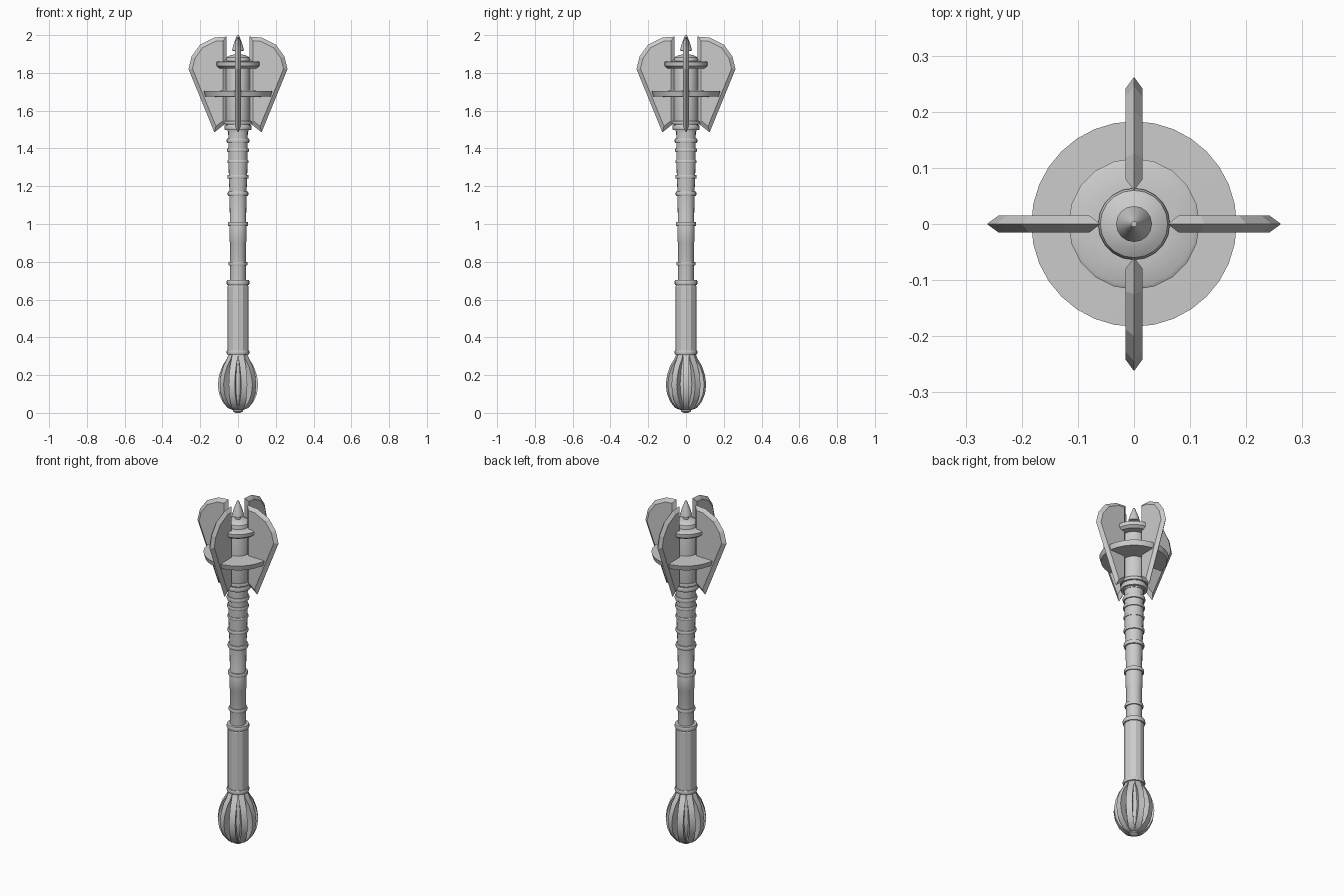
import bpy, bmesh, math
from mathutils import Vector, Matrix

cube = bpy.data.objects.get("Cube")
if cube:
    bpy.data.objects.remove(cube, do_unlink=True)

steel = bpy.data.materials.new("grey steel")
steel.use_nodes = True
steel.diffuse_color = (0.6, 0.6, 0.6, 1)
steel.node_tree.nodes["Principled BSDF"].inputs["Base Color"].default_value = (0.6, 0.6, 0.6, 1)


def finish(name, bm, smooth=True):
    bmesh.ops.recalc_face_normals(bm, faces=bm.faces)
    mesh = bpy.data.meshes.new(name)
    bm.to_mesh(mesh)
    bm.free()
    mesh.materials.append(steel)
    ob = bpy.data.objects.new(name, mesh)
    bpy.context.collection.objects.link(ob)
    if smooth:
        bpy.ops.object.select_all(action="DESELECT")
        ob.select_set(True)
        bpy.context.view_layer.objects.active = ob
        bpy.ops.object.shade_smooth_by_angle(angle=math.radians(30))
    return ob


def lathe(name, profile, sides=20, smooth=True):
    """Turn (radius, z) points around the z axis and close both ends."""
    bm = bmesh.new()
    rings = []
    for r, z in profile:
        rings.append([bm.verts.new((r * math.cos(a), r * math.sin(a), z))
                      for a in (math.tau * i / sides for i in range(sides))])
    for lo, hi in zip(rings, rings[1:]):
        for i in range(sides):
            j = (i + 1) % sides
            bm.faces.new((lo[i], lo[j], hi[j], hi[i]))
    bm.faces.new(rings[0])
    bm.faces.new(rings[-1])
    return finish(name, bm, smooth)


def band(name, z, r, h, sides=20):
    """Rounded ring around the shaft."""
    return lathe(name, [(r * 0.8, z - h / 2), (r * 0.96, z - h / 2), (r, z - h / 4),
                        (r, z + h / 4), (r * 0.96, z + h / 2), (r * 0.8, z + h / 2)], sides)


def inset(points, d):
    """Move a counter-clockwise outline inwards by d with mitred corners."""
    out = []
    for i, p in enumerate(points):
        a = (p - points[i - 1]).normalized()
        b = (points[(i + 1) % len(points)] - p).normalized()
        na, nb = Vector((-a.y, a.x)), Vector((-b.y, b.x))
        out.append(p + (na + nb) * d / (1 + na.dot(nb)))
    return out


def bevelled_plate(name, outline, thick, edge, angle):
    """Radial plate, flat on both sides and sharpened all round."""
    pts = [Vector(p) for p in outline]
    core = inset(pts, edge)
    bm = bmesh.new()
    rim = [bm.verts.new((p.x, 0, p.y)) for p in pts]
    for side in (-1, 1):
        face = [bm.verts.new((p.x, side * thick / 2, p.y)) for p in core]
        bm.faces.new(face)
        for i in range(len(pts)):
            j = (i + 1) % len(pts)
            bm.faces.new((rim[i], rim[j], face[j], face[i]))
    bm.transform(Matrix.Rotation(angle, 4, "Z"))
    return finish(name, bm, False)


# Pommel: core, ten radial ribs and an end cap
lathe("pommel_core", [(0.02, 0.015), (0.045, 0.05), (0.062, 0.1), (0.068, 0.15),
                      (0.06, 0.22), (0.045, 0.31)])
lathe("pommel_cap", [(0.012, 0), (0.026, 0.008), (0.026, 0.02), (0.015, 0.028)], 12)
rib_edge = [(0.025, 0.014), (0.055, 0.026), (0.083, 0.06), (0.1, 0.1), (0.107, 0.15),
            (0.1, 0.2), (0.082, 0.25), (0.06, 0.285), (0.047, 0.315)]
for k in range(10):
    bm = bmesh.new()
    sides = []
    for s in (-1, 1):
        outer = [bm.verts.new((r, s * min(0.017, 0.3 * r), z)) for r, z in rib_edge]
        inner = [bm.verts.new((r * 0.3, s * 0.004, z)) for r, z in rib_edge]
        sides.append((outer, inner))
    (oa, ia), (ob_, ib) = sides
    for i in range(len(rib_edge) - 1):
        for p, q in ((oa, ia), (ob_, ib), (oa, ob_), (ia, ib)):
            bm.faces.new((p[i], p[i + 1], q[i + 1], q[i]))
    for e in (0, -1):
        bm.faces.new((oa[e], ob_[e], ib[e], ia[e]))
    bm.transform(Matrix.Rotation(math.tau * k / 10, 4, "Z"))
    finish(f"pommel_rib_{k + 1}", bm)

# Grip and tapering shaft
lathe("grip", [(0.05, 0.3), (0.055, 0.33), (0.055, 0.67), (0.048, 0.69)], 12, False)
lathe("shaft", [(0.042, 0.67), (0.042, 0.9), (0.046, 0.91), (0.046, 1.0), (0.043, 1.01),
                (0.045, 1.16), (0.05, 1.3), (0.052, 1.51)])
bands = [(0.32, 0.06, 0.022), (0.69, 0.06, 0.025), (0.79, 0.05, 0.02), (1.0, 0.054, 0.02),
         (1.16, 0.055, 0.022), (1.25, 0.056, 0.02), (1.33, 0.056, 0.016),
         (1.39, 0.058, 0.018), (1.44, 0.06, 0.024)]
for n, (z, r, h) in enumerate(bands):
    band(f"shaft_band_{n + 1}", z, r, h)

# Head: collar, column, two discs and top spike
band("head_collar_lower", 1.51, 0.072, 0.026)
band("head_collar_upper", 1.537, 0.075, 0.018)
lathe("head_column", [(0.055, 1.49), (0.064, 1.53), (0.064, 1.87), (0.06, 1.882),
                      (0.042, 1.893), (0.016, 1.898)])
lathe("large_disc", [(0.06, 1.672), (0.175, 1.675), (0.183, 1.704), (0.06, 1.706)], 32)
lathe("small_disc", [(0.06, 1.822), (0.1, 1.824), (0.115, 1.836), (0.117, 1.857),
                     (0.11, 1.861), (0.06, 1.862)])
lathe("top_spike", [(0.016, 1.89), (0.016, 1.916), (0.032, 1.918), (0.024, 1.95),
                    (0.005, 2.0)], 16)

# Four flanged blades
blade = [(0.06, 1.535), (0.075, 1.525), (0.125, 1.485), (0.262, 1.82), (0.245, 1.888),
         (0.2, 1.95), (0.125, 1.987), (0.06, 1.992)]
for k, label in enumerate(("left", "back", "right", "front")):
    bevelled_plate(label + "_blade", blade, 0.031, 0.02, k * math.pi / 2)
